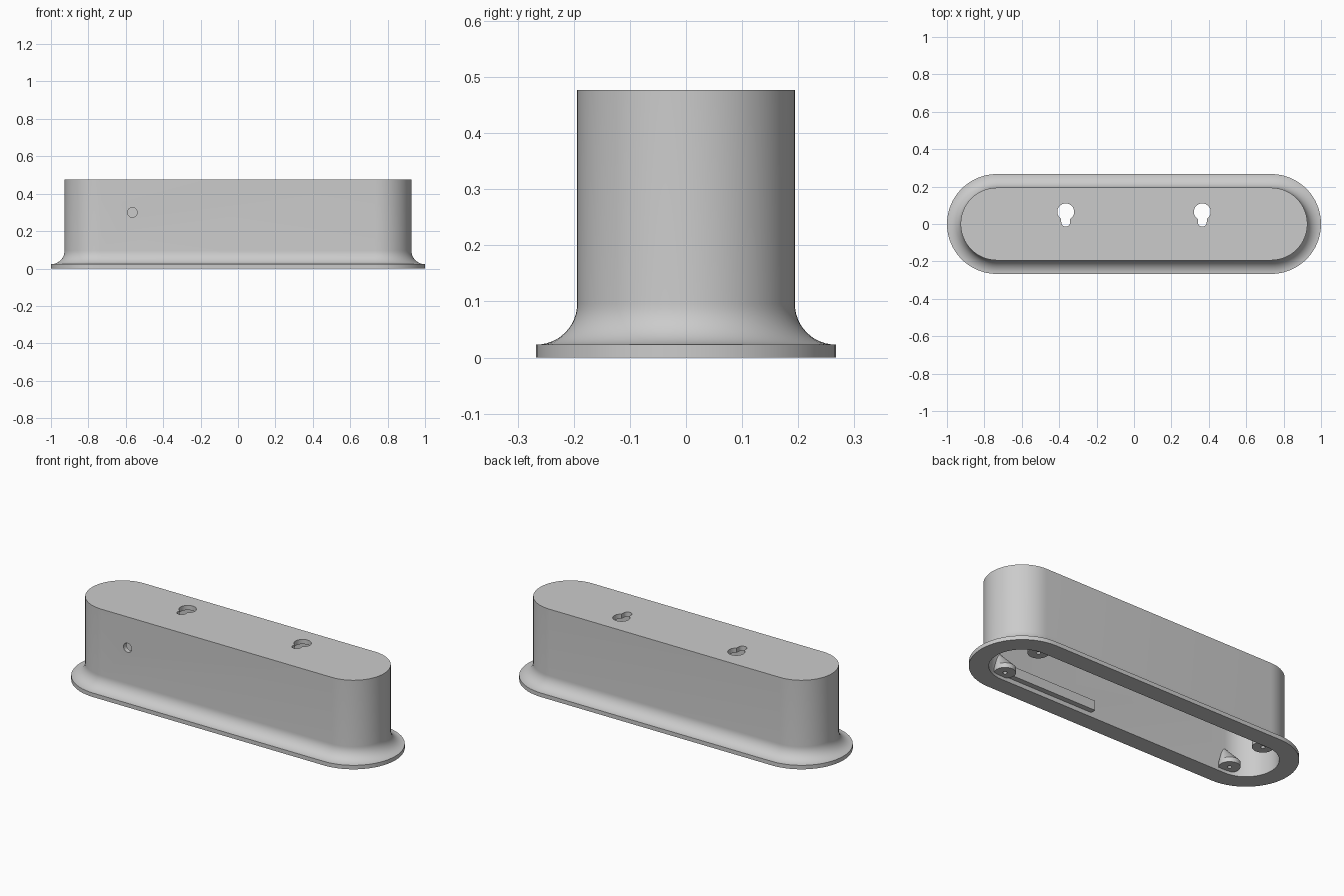
import bpy, bmesh, math

if "Cube" in bpy.data.objects:
    bpy.data.objects.remove(bpy.data.objects["Cube"])

grey = bpy.data.materials.new("plain grey")
grey.use_nodes = True
colour = (0.6, 0.6, 0.6, 1)
grey.diffuse_color = colour
grey.node_tree.nodes["Principled BSDF"].inputs["Base Color"].default_value = colour

HALF = 0.733      # half the straight run of the body
WALL = 0.194      # outer radius of the body
INNER = 0.167     # inner radius of the body
FLANGE = 0.267
LIP = 0.023
TOP = 0.477
FILLET = FLANGE - WALL
SEGS = 32


def stadium(r, z):
    pts = []
    for side in (1, -1):
        for i in range(SEGS + 1):
            a = -math.pi / 2 + math.pi * i / SEGS
            pts.append((side * (HALF + r * math.cos(a)), side * r * math.sin(a), z))
    return pts


def circle(x, y, z, r, n=32):
    return [(x + r * math.cos(2 * math.pi * i / n),
             y + r * math.sin(2 * math.pi * i / n), z) for i in range(n)]


def loft(name, rings, smooth=True):
    """Skin a list of matching rings and cap both ends."""
    bm = bmesh.new()
    loops = [[bm.verts.new(p) for p in ring] for ring in rings]
    for a, b in zip(loops, loops[1:]):
        n = len(a)
        for i in range(n):
            j = (i + 1) % n
            bm.faces.new((a[i], a[j], b[j], b[i]))
    bm.faces.new(loops[0][::-1])
    bm.faces.new(loops[-1])
    bmesh.ops.recalc_face_normals(bm, faces=bm.faces)
    mesh = bpy.data.meshes.new(name)
    bm.to_mesh(mesh)
    bm.free()
    mesh.materials.append(grey)
    ob = bpy.data.objects.new(name, mesh)
    bpy.context.collection.objects.link(ob)
    if smooth:
        shade(ob)
    return ob


def shade(ob):
    bpy.ops.object.select_all(action="DESELECT")
    ob.select_set(True)
    bpy.context.view_layer.objects.active = ob
    bpy.ops.object.shade_smooth_by_angle(angle=math.radians(30))


def cut(ob, cutter):
    mod = ob.modifiers.new("cut", "BOOLEAN")
    mod.operation = "DIFFERENCE"
    mod.solver = "EXACT"
    mod.object = cutter
    bpy.context.view_layer.objects.active = ob
    bpy.ops.object.modifier_apply(modifier=mod.name)
    bpy.data.objects.remove(cutter)


# Hollow housing: cavity, underside rim, flange, fillet, wall and lid
rings = [stadium(INNER, TOP - 0.027), stadium(INNER, 0),
         stadium(FLANGE, 0), stadium(FLANGE, LIP)]
for i in range(1, 13):
    a = math.pi / 2 * i / 12
    rings.append(stadium(FLANGE - FILLET * math.sin(a),
                         LIP + FILLET * (1 - math.cos(a))))
rings.append(stadium(WALL, TOP))
housing = loft("housing", rings, smooth=False)

# Keyhole openings in the lid: one outline of a round head and a narrow rounded neck
HEAD_Y, HEAD_R, NECK_R, NECK_Y = 0.065, 0.045, 0.024, 0.01
gap = math.asin(NECK_R / HEAD_R)
for x in (-0.365, 0.365):
    outline = []
    for i in range(33):
        a = -math.pi / 2 + gap + (2 * math.pi - 2 * gap) * i / 32
        outline.append((x + HEAD_R * math.cos(a), HEAD_Y + HEAD_R * math.sin(a)))
    for i in range(13):
        a = math.pi + math.pi * i / 12
        outline.append((x + NECK_R * math.cos(a), NECK_Y + NECK_R * math.sin(a)))
    cut(housing, loft("keyhole_cutter", [[(px, py, z) for px, py in outline]
                                         for z in (TOP - 0.1, TOP + 0.1)], False))

# Cable hole through the front wall
hole = [[(px, y, pz) for px, pz, _ in circle(-0.565, 0.3, 0, 0.026)]
        for y in (-0.3, -0.1)]
cut(housing, loft("cable_cutter", hole, False))
shade(housing)

# Screw bosses in the corners, tapering up into the wall, and rails along one half
for side, label in ((-1, "front"), (1, "back")):
    for end, word in ((1, "left"), (-1, "right")):
        x, y = end * 0.735, side * 0.13
        loft(f"{label}_{word}_screw_boss", [
            circle(x, y, 0.075, 0.011), circle(x, y, 0.018, 0.011),
            circle(x, y, 0.018, 0.055), circle(x, y, 0.045, 0.055),
            circle(x, side * 0.176, 0.14, 0.008)])
    y0, y1 = side * 0.137, side * 0.18
    loft(f"{label}_rail", [[(0.14, y0, z), (0.72, y0, z), (0.72, y1, z), (0.14, y1, z)]
                           for z in (0.025, 0.08)], False)
